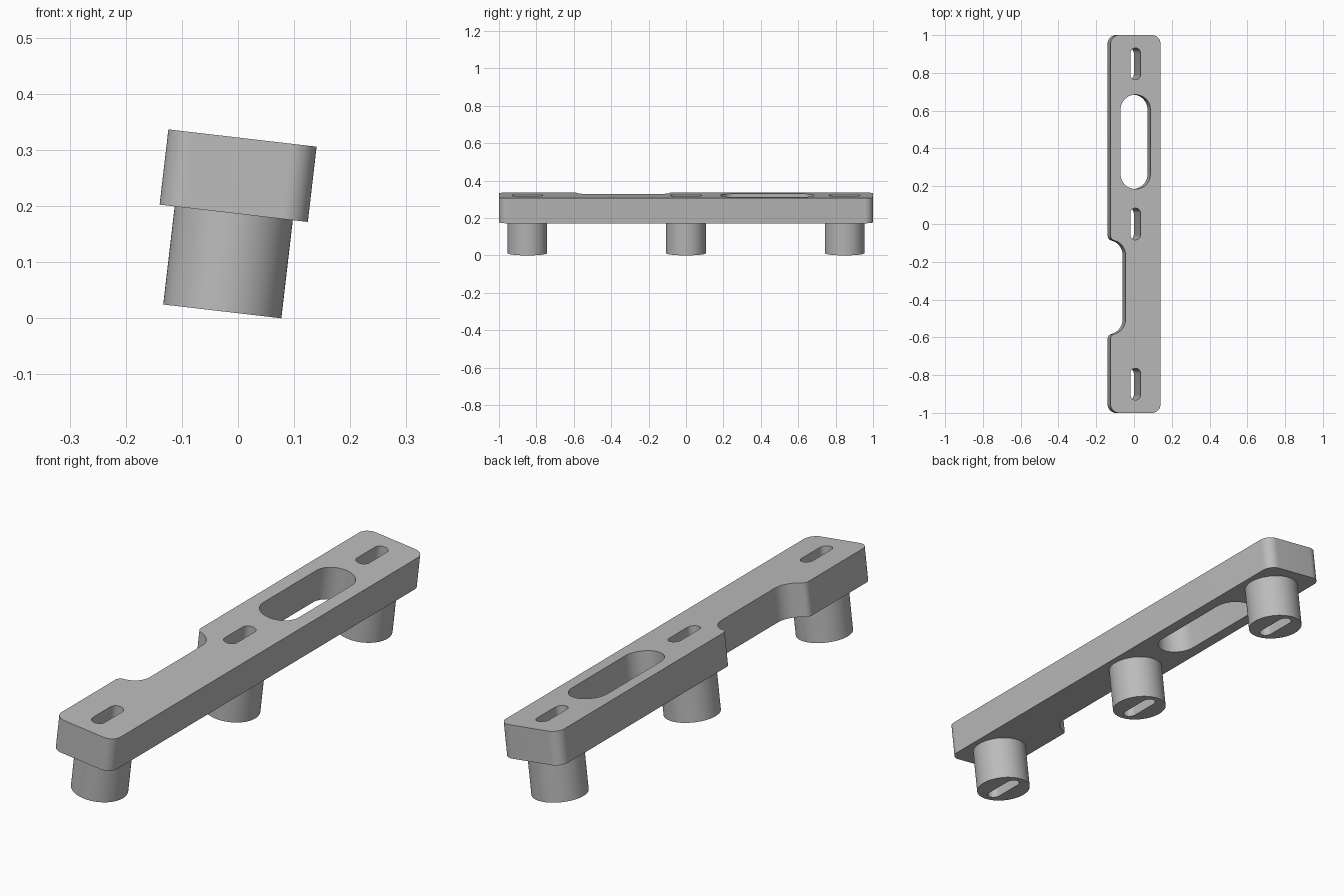
import bpy, bmesh
from math import sin, cos, pi, radians, sqrt, atan2
from mathutils import Matrix

cube = bpy.data.objects.get("Cube")
if cube:
    bpy.data.objects.remove(cube)

TILT = radians(6.65)
HALF_W, HALF_L = 0.133, 1.0
LEG_H, PLATE_T, LEG_R = 0.176, 0.135, 0.106
LEG_Y = (-0.848, 0.0, 0.848)

grey = bpy.data.materials.new("grey")
grey.use_nodes = True
colour = (0.5, 0.5, 0.5, 1)
grey.diffuse_color = colour
grey.node_tree.nodes["Principled BSDF"].inputs["Base Color"].default_value = colour

# The whole bracket leans about its long axis, lowest leg edge on the floor
LEAN = Matrix.Translation((-0.028, 0, LEG_R * sin(TILT))) @ Matrix.Rotation(TILT, 4, 'Y')


def arc(cx, cy, r, a0, a1, n=12):
    return [(cx + r * cos(a0 + (a1 - a0) * i / n),
             cy + r * sin(a0 + (a1 - a0) * i / n)) for i in range(n + 1)]


def slot(cy, length, r):
    d = length / 2 - r
    return arc(0, cy + d, r, 0, pi, 20) + arc(0, cy - d, r, pi, 2 * pi, 20)


def prism(name, loops, z0, height):
    """Extrude an outline with holes and lean it into place."""
    bm = bmesh.new()
    edges = []
    for loop in loops:
        vs = [bm.verts.new((x, y, z0)) for x, y in loop]
        edges += [bm.edges.new((a, b)) for a, b in zip(vs, vs[1:] + vs[:1])]
    bmesh.ops.triangle_fill(bm, use_beauty=True, edges=edges)
    top = bmesh.ops.extrude_face_region(bm, geom=bm.faces[:])["geom"]
    bmesh.ops.translate(bm, vec=(0, 0, height),
                        verts=[g for g in top if isinstance(g, bmesh.types.BMVert)])
    bmesh.ops.recalc_face_normals(bm, faces=bm.faces[:])
    for f in bm.faces:
        f.smooth = abs(f.normal.z) < 0.5
    for e in bm.edges:
        e.smooth = len(e.link_faces) == 2 and e.calc_face_angle(0) < radians(30)
    bm.transform(LEAN)
    mesh = bpy.data.meshes.new(name)
    bm.to_mesh(mesh)
    bm.free()
    mesh.materials.append(grey)
    ob = bpy.data.objects.new(name, mesh)
    bpy.context.collection.objects.link(ob)


# Side notch: a half slot in the edge with rounded lips
NOTCH_R, LIP_R, MID, REACH = 0.08, 0.027, -0.335, 0.17
dy = sqrt((NOTCH_R + LIP_R) ** 2 - LIP_R ** 2)
lean_in = atan2(dy, LIP_R)
upper = arc(-HALF_W + LIP_R, MID + REACH + dy, LIP_R, pi, pi + lean_in, 8)
upper += arc(-HALF_W, MID + REACH, NOTCH_R, lean_in, 0)
notch = upper + [(x, 2 * MID - y) for x, y in reversed(upper)]

# Plate outline with rounded corners
R = 0.045
cx, cy = HALF_W - R, HALF_L - R
outline = arc(cx, cy, R, 0, pi / 2) + arc(-cx, cy, R, pi / 2, pi) + notch
outline += arc(-cx, -cy, R, pi, 1.5 * pi) + arc(cx, -cy, R, 1.5 * pi, 2 * pi)

bolt_slots = [slot(y, 0.168, 0.027) for y in LEG_Y]
prism("plate", [outline, slot(0.435, 0.5, 0.08)] + bolt_slots, LEG_H, PLATE_T)

# Hollow round legs
for name, y, hole in zip(("front_leg", "middle_leg", "back_leg"), LEG_Y, bolt_slots):
    prism(name, [arc(0, y, LEG_R, 0, 2 * pi, 64)[:-1], hole], 0, LEG_H)
